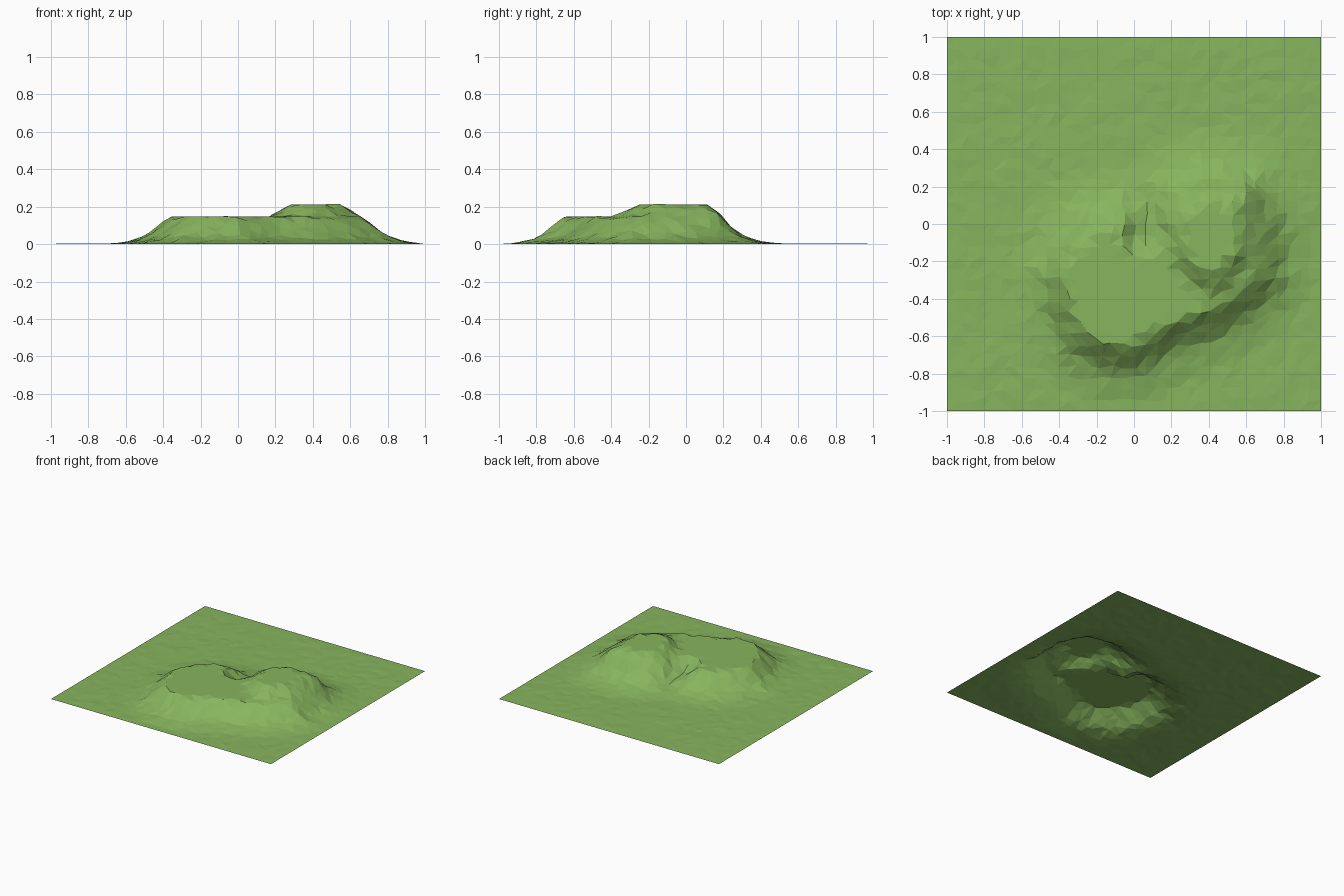
import bpy, bmesh, random
from mathutils import Vector
from mathutils.geometry import intersect_point_line

cube = bpy.data.objects.get("Cube")
if cube:
    bpy.data.objects.remove(cube)
random.seed(4)

# Plateau outlines: a low horseshoe with a notch at the back, and a high terrace
LOW = [(-.37, -.28), (-.34, -.42), (-.27, -.57), (-.15, -.64), (0, -.65), (.17, -.54),
       (.4, -.46), (.56, -.36), (.66, -.27), (.66, 0), (.6, .14), (.4, .17), (.25, .12),
       (.18, -.04), (.13, -.15), (0, -.19), (-.06, -.12), (-.08, -.02), (-.2, -.05), (-.31, -.15)]
HIGH = [(.27, .02), (.29, -.15), (.34, -.23), (.43, -.27), (.54, -.17), (.55, .1), (.38, .1)]
# Slope profiles: distance outside the outline, height
LOW_SLOPE = [(0, .147), (.06, .095), (.13, .04), (.2, .016), (.3, 0)]
HIGH_SLOPE = [(0, .213), (.1, .147), (.2, 0)]


def outside_distance(p, outline):
    """Distance from p to the outline, 0 when p lies inside."""
    inside, best = False, 9.0
    for a, b in zip(outline, outline[1:] + outline[:1]):
        a, b = Vector(a), Vector(b)
        if (a.y > p.y) != (b.y > p.y) and p.x < a.x + (b.x - a.x) * (p.y - a.y) / (b.y - a.y):
            inside = not inside
        t = intersect_point_line(p, a, b)[1]
        best = min(best, (p - a.lerp(b, min(max(t, 0), 1))).length)
    return 0.0 if inside else best


def slope_height(d, profile):
    for (d0, z0), (d1, z1) in zip(profile, profile[1:]):
        if d <= d1:
            return z0 + (z1 - z0) * (d - d0) / (d1 - d0)
    return 0.0


def terrain_height(p):
    d = outside_distance(p, LOW)
    # the back falls away more gently
    if p.y > -.05:
        d *= .9
    return max(slope_height(d, LOW_SLOPE),
               slope_height(outside_distance(p, HIGH), HIGH_SLOPE))


# Grass sheet: a jittered grid lifted into the hill
bm = bmesh.new()
bmesh.ops.create_grid(bm, x_segments=34, y_segments=34, size=1)
for v in bm.verts:
    if v.is_boundary:
        continue
    v.co.x += random.uniform(-.013, .013)
    v.co.y += random.uniform(-.013, .013)
    z = terrain_height(v.co.xy)
    on_top = abs(z - .147) < .0005 or abs(z - .213) < .0005
    rough = 0 if on_top else .006 if z > .02 else .0025
    v.co.z = max(0, z + random.uniform(-rough, rough) + (0 if on_top else .0015))
bmesh.ops.triangulate(bm, faces=bm.faces[:], quad_method='SHORT_EDGE')
mesh = bpy.data.meshes.new("grass_hill")
bm.to_mesh(mesh)
bm.free()
hill = bpy.data.objects.new("grass_hill", mesh)
bpy.context.collection.objects.link(hill)

# Grass colour
grass = bpy.data.materials.new("grass_green")
grass.use_nodes = True
color = (.242, .462, .112, 1)
grass.diffuse_color = color
grass.node_tree.nodes["Principled BSDF"].inputs["Base Color"].default_value = color
mesh.materials.append(grass)
